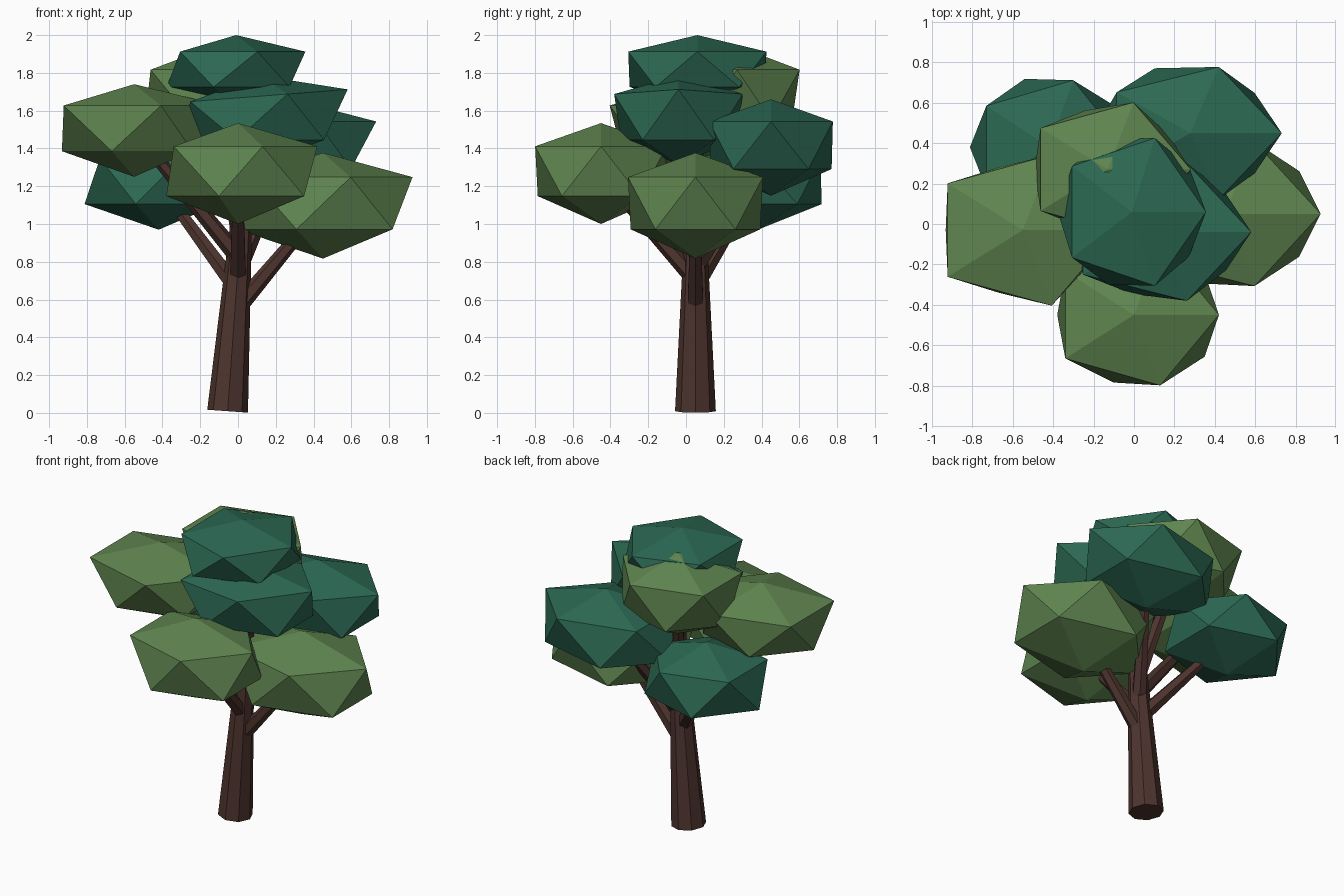
import bpy, bmesh
from mathutils import Vector

if "Cube" in bpy.data.objects:
    bpy.data.objects.remove(bpy.data.objects["Cube"])


def material(name, rgb):
    m = bpy.data.materials.new(name)
    m.diffuse_color = (*rgb, 1)
    m.use_nodes = True
    m.node_tree.nodes["Principled BSDF"].inputs["Base Color"].default_value = m.diffuse_color
    return m


bark = material("bark", (0.075, 0.034, 0.027))
light = material("light_green", (0.115, 0.235, 0.080))
dark = material("dark_green", (0.025, 0.140, 0.086))


def add_object(name, bm, mat):
    bmesh.ops.recalc_face_normals(bm, faces=bm.faces)
    me = bpy.data.meshes.new(name)
    bm.to_mesh(me)
    bm.free()
    me.materials.append(mat)
    ob = bpy.data.objects.new(name, me)
    bpy.context.collection.objects.link(ob)
    return ob


def limb(name, start, end, r1, r2, sides):
    """Tapered straight limb between two points."""
    a, b = Vector(start), Vector(end)
    bm = bmesh.new()
    bmesh.ops.create_cone(bm, cap_ends=True, segments=sides, radius1=r1,
                          radius2=r2, depth=(b - a).length)
    ob = add_object(name, bm, bark)
    ob.rotation_mode = 'QUATERNION'
    ob.rotation_quaternion = (b - a).to_track_quat('Z', 'Y')
    ob.location = (a + b) / 2


def leaf_clump(name, centre, size, lower, shift, tilt, mat):
    """Flattened icosahedron; the lower ring is scaled and shifted in x,
    and the upper ring can tilt up towards +x."""
    bm = bmesh.new()
    bmesh.ops.create_icosphere(bm, subdivisions=1, radius=1)
    for v in bm.verts:
        if 0 < v.co.z < 0.9:
            v.co.z = 0.54 + tilt * v.co.x
        elif -0.9 < v.co.z < 0:
            v.co.x = v.co.x * lower + shift
            v.co.y *= lower
        v.co = Vector(c + s * p for c, s, p in zip(centre, size, v.co))
    add_object(name, bm, mat)


# Leaf clumps: centre, half sizes, lower ring factor, lower shift, tilt, colour
clumps = {
    "left":       ((-0.55, -0.03, 1.495), (0.515, 0.44, 0.245), 0.83, 0, 0, light),
    "front":      ((0.00, -0.45, 1.267), (0.47, 0.41, 0.267), 0.96, 0.05, 0, light),
    "right":      ((0.45, 0.05, 1.097), (0.53, 0.42, 0.28), 0.96, 0, 0, light),
    "upper":      ((0.12, -0.04, 1.55), (0.515, 0.40, 0.235), 0.90, 0, 0.17, dark),
    "top":        ((-0.01, 0.06, 1.81), (0.41, 0.43, 0.19), 0.98, -0.02, 0, dark),
    "back_right": ((0.28, 0.45, 1.405), (0.505, 0.385, 0.255), 0.98, -0.08, 0, dark),
    "back_left":  ((-0.42, 0.38, 1.215), (0.43, 0.39, 0.245), 1.02, 0, 0, dark),
    "upper_back": ((-0.13, 0.27, 1.67), (0.46, 0.39, 0.272), 0.88, 0, 0, light),
}
for key, (centre, size, lower, shift, tilt, mat) in clumps.items():
    leaf_clump(key + "_leaves", centre, size, lower, shift, tilt, mat)

# Trunk
limb("trunk", (-0.055, 0.05, 0.009), (0.02, 0.05, 1.05), 0.108, 0.055, 8)

# Branches from the trunk into each clump
forks = {
    "left":       (-0.01, 0.04, 0.84),
    "front":      (0.00, 0.03, 0.73),
    "right":      (0.00, 0.05, 0.56),
    "upper":      (0.02, 0.05, 0.98),
    "top":        (0.02, 0.05, 0.98),
    "back_right": (0.01, 0.06, 0.78),
    "back_left":  (-0.03, 0.06, 0.69),
    "upper_back": (0.01, 0.06, 0.95),
}
for key, start in forks.items():
    limb(key + "_branch", start, clumps[key][0], 0.048, 0.028, 6)
